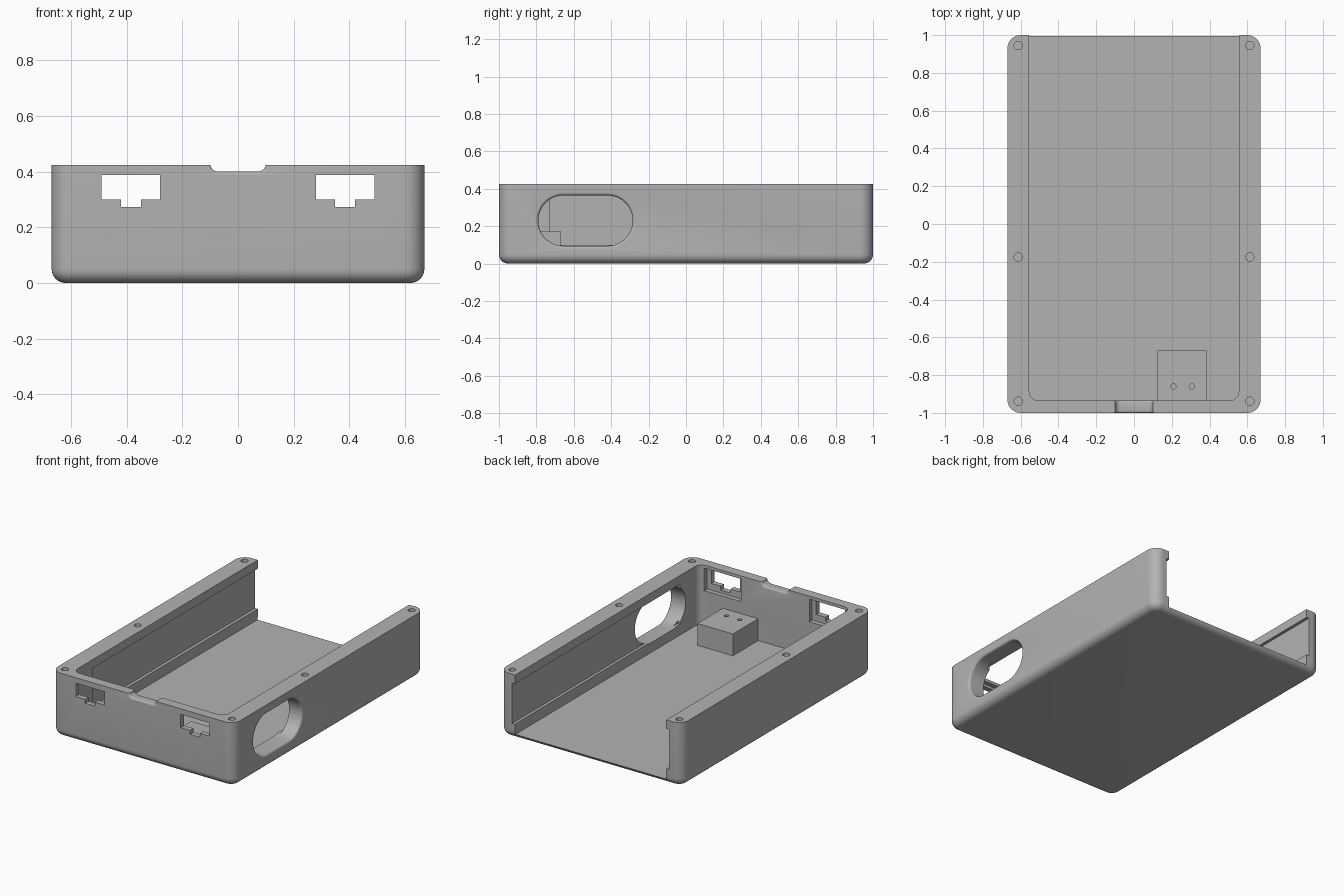
import bpy, bmesh, math

if "Cube" in bpy.data.objects:
    bpy.data.objects.remove(bpy.data.objects["Cube"], do_unlink=True)

grey = bpy.data.materials.new("light_grey_plastic")
grey.use_nodes = True
COLOUR = (0.45, 0.45, 0.45, 1)
grey.diffuse_color = COLOUR
grey.node_tree.nodes["Principled BSDF"].inputs["Base Color"].default_value = COLOUR

HALF_W, HALF_L, HEIGHT = 0.67, 1.0, 0.425
INNER_W, INNER_FRONT, FLOOR = 0.555, -0.935, 0.03


def outline(u0, u1, v0, v1, r=0.0, grow=0.0, n=10):
    """Rounded rectangle, optionally grown outwards."""
    u0, u1, v0, v1 = u0 - grow, u1 + grow, v0 - grow, v1 + grow
    if r <= 0:
        return [(u0, v0), (u1, v0), (u1, v1), (u0, v1)]
    r += grow
    points = []
    corners = [(u1 - r, v1 - r), (u0 + r, v1 - r), (u0 + r, v0 + r), (u1 - r, v0 + r)]
    for quarter, (cu, cv) in enumerate(corners):
        for i in range(n + 1):
            a = (quarter + i / n) * math.pi / 2
            points.append((cu + r * math.cos(a), cv + r * math.sin(a)))
    return points


def loft(name, axis, rings):
    """Solid through outlines placed along an axis: rings = [(position, outline)]."""
    place = {"X": lambda u, v, t: (t, u, v),
             "Y": lambda u, v, t: (u, t, v),
             "Z": lambda u, v, t: (u, v, t)}[axis]
    bm = bmesh.new()
    loops = [[bm.verts.new(place(u, v, t)) for u, v in pts] for t, pts in rings]
    for a, b in zip(loops, loops[1:]):
        for i in range(len(a)):
            j = (i + 1) % len(a)
            bm.faces.new((a[i], a[j], b[j], b[i]))
    bm.faces.new(loops[0])
    bm.faces.new(loops[-1])
    bmesh.ops.remove_doubles(bm, verts=bm.verts, dist=1e-5)
    bmesh.ops.recalc_face_normals(bm, faces=bm.faces)
    mesh = bpy.data.meshes.new(name)
    bm.to_mesh(mesh)
    bm.free()
    mesh.materials.append(grey)
    obj = bpy.data.objects.new(name, mesh)
    bpy.context.collection.objects.link(obj)
    return obj


def prism(axis, t0, t1, *shape):
    pts = outline(*shape)
    return loft("cutter", axis, [(t0, pts), (t1, pts)])


def hole(x, y, radius, z0, z1):
    return prism("Z", z0, z1, x - radius, x + radius, y - radius, y + radius, radius)


def activate(obj):
    bpy.ops.object.select_all(action="DESELECT")
    obj.select_set(True)
    bpy.context.view_layer.objects.active = obj


def cut(obj, cutters):
    activate(obj)
    for cutter in cutters:
        mod = obj.modifiers.new("cut", "BOOLEAN")
        mod.operation, mod.solver, mod.object = "DIFFERENCE", "EXACT", cutter
        bpy.ops.object.modifier_apply(modifier=mod.name)
        bpy.data.objects.remove(cutter, do_unlink=True)


def arc(radius, n=6):
    """Quarter-round steps as (distance along, inset)."""
    angles = [i / n * math.pi / 2 for i in range(n + 1)]
    return [(radius * (1 - math.cos(a)), radius * (1 - math.sin(a))) for a in angles]


# Tray body with rounded corners and a rounded bottom edge
plan = (-HALF_W, HALF_W, -HALF_L, HALF_L, 0.07)
rings = [(z, outline(*plan, grow=-inset)) for z, inset in arc(0.05, 8)]
tray = loft("tray_body", "Z", rings + [(HEIGHT, outline(*plan))])

# Interior, open at the back
cutters = [prism("Z", FLOOR, 0.6, -INNER_W, INNER_W, INNER_FRONT, 1.3, 0.05)]

for side in (-1, 1):
    # Long shallow groove in each side wall
    cutters.append(prism("X", side * 0.5, side * 0.575, -0.73, 1.2, 0.1, 0.367))
    # Front port with key slot and a wider pocket on the inside
    x = side * 0.385
    cutters.append(prism("Y", -1.1, -0.9, x - 0.105, x + 0.105, 0.3, 0.388))
    cutters.append(prism("Y", -1.1, -0.9, x - 0.036, x + 0.036, 0.274, 0.33))
    cutters.append(prism("Y", -0.965, -0.9, x - 0.135, x + 0.135, 0.255, 0.405))
    # Screw holes in the rim
    for y in (-0.938, -0.175, 0.945):
        cutters.append(hole(side * 0.613, y, 0.022, 0.3, 0.6))

# Oval side opening with a softened outer edge
oval = (-0.79, -0.285, 0.095, 0.365, 0.135)
edge = [(HALF_W - d, outline(*oval, grow=g)) for d, g in arc(0.015)]
cutters.append(loft("cutter", "X", [(0.8, edge[0][1])] + edge + [(0.5, outline(*oval))]))

# Finger notch in the front rim, softened on both sides
notch = (-0.1, 0.1, 0.4, 0.6, 0.03)
steps = arc(0.01, 4)
outer = [(-HALF_L + d, outline(*notch, grow=g)) for d, g in steps]
inner = [(INNER_FRONT - d, outline(*notch, grow=g)) for d, g in reversed(steps)]
cutters.append(loft("cutter", "Y", [(-1.1, outer[0][1])] + outer + inner + [(-0.85, inner[-1][1])]))
cut(tray, cutters)

# Mounting block on the floor with two pilot holes
block = loft("mounting_block", "Z", [(z, outline(0.125, 0.385, -0.94, -0.67)) for z in (0.025, 0.175)])
cut(block, [hole(x, -0.86, 0.014, 0.1, 0.3) for x in (0.208, 0.306)])

for part in (tray, block):
    activate(part)
    bpy.ops.object.shade_smooth_by_angle(angle=math.radians(30))
